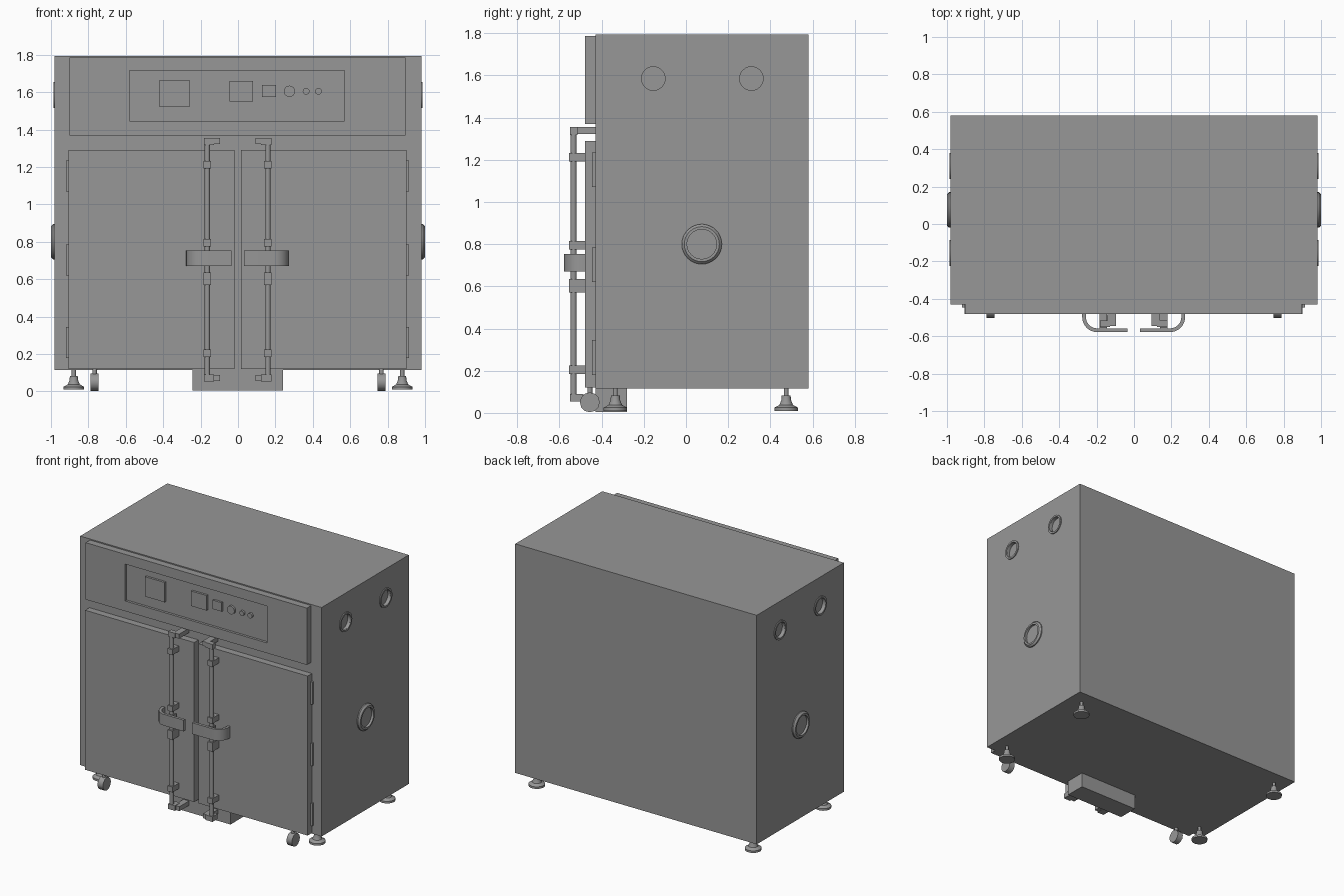
import bpy, bmesh, math
from mathutils import Matrix, Vector

old = bpy.data.objects.get("Cube")
if old:
    bpy.data.objects.remove(old, do_unlink=True)

# Single painted-metal grey
GREY = (0.31, 0.31, 0.31, 1)
mat = bpy.data.materials.new("grey metal")
mat.use_nodes = True
mat.diffuse_color = GREY
mat.node_tree.nodes["Principled BSDF"].inputs["Base Color"].default_value = GREY
MID = -0.002  # centre line between the doors


def finish(name, bm, smooth=False):
    bmesh.ops.recalc_face_normals(bm, faces=bm.faces)
    mesh = bpy.data.meshes.new(name)
    bm.to_mesh(mesh)
    bm.free()
    mesh.materials.append(mat)
    ob = bpy.data.objects.new(name, mesh)
    bpy.context.collection.objects.link(ob)
    if smooth:
        bpy.ops.object.select_all(action='DESELECT')
        ob.select_set(True)
        bpy.context.view_layer.objects.active = ob
        bpy.ops.object.shade_smooth_by_angle(angle=math.radians(35))
    return ob


def box(name, x0, x1, y0, y1, z0, z1):
    bm = bmesh.new()
    bmesh.ops.create_cube(bm, size=1)
    lo, hi = Vector((x0, y0, z0)), Vector((x1, y1, z1))
    for v in bm.verts:
        v.co = (lo + hi) / 2 + v.co * (hi - lo)
    return finish(name, bm)


def lathe(name, profile, origin, axis, sides=32):
    """Spin (radius, height) points about an axis through origin."""
    bm = bmesh.new()
    verts = [bm.verts.new((r, 0, h)) for r, h in profile]
    edges = [bm.edges.new(p) for p in zip(verts, verts[1:])]
    bmesh.ops.spin(bm, geom=verts + edges, axis=(0, 0, 1), cent=(0, 0, 0),
                   angle=2 * math.pi, steps=sides, use_duplicate=False)
    bmesh.ops.remove_doubles(bm, verts=bm.verts, dist=1e-5)
    turn = Vector((0, 0, 1)).rotation_difference(Vector(axis)).to_matrix().to_4x4()
    bm.transform(Matrix.Translation(origin) @ turn)
    return finish(name, bm, True)


def rod(name, r, length, origin, axis, sides=24):
    return lathe(name, [(0, 0), (r, 0), (r, length), (0, length)], origin, axis, sides)


def cut(target, cutter):
    cutter.hide_render = True
    mod = target.modifiers.new("cut", 'BOOLEAN')
    mod.operation, mod.solver, mod.object = 'DIFFERENCE', 'EXACT', cutter
    bpy.ops.object.select_all(action='DESELECT')
    target.select_set(True)
    bpy.context.view_layer.objects.active = target
    bpy.ops.object.modifier_apply(modifier=mod.name)
    bpy.data.objects.remove(cutter, do_unlink=True)


# Cabinet with shallow round vent recesses on both sides
body = box("cabinet_body", -0.98, 0.98, -0.43, 0.58, 0.115, 1.795)
for s, side in ((-1, "right"), (1, "left")):
    for y in (-0.155, 0.31):
        cut(body, rod("vent_cutter", 0.056, 0.05, (s * 0.96, y, 1.585), (s, 0, 0)))
        lathe(side + "_vent_ring",
              [(0.056, 0), (0.07, 0), (0.07, 0.007), (0.056, 0.007), (0.056, 0)],
              (s * 0.98, y, 1.585), (s, 0, 0))
    lathe(side + "_port_flange",
          [(0.095, 0), (0.095, 0.008), (0.083, 0.02), (0.07, 0.02), (0.07, 0.003), (0, 0.003)],
          (s * 0.98, 0.075, 0.8), (s, 0, 0))

# Control panel with recessed instrument field
panel = box("control_panel", -0.9, 0.895, -0.48, -0.43, 1.37, 1.787)
cut(panel, box("field_cutter", -0.58, 0.57, -0.5, -0.462, 1.445, 1.715))
box("large_display", -0.42, -0.26, -0.478, -0.46, 1.52, 1.665)
box("small_display", -0.045, 0.08, -0.478, -0.46, 1.55, 1.66)
box("rocker_switch", 0.128, 0.202, -0.478, -0.46, 1.575, 1.64)
for name, x, r in (("dial", 0.275, 0.03), ("lamp", 0.364, 0.018), ("lamp", 0.43, 0.018)):
    rod(name, r, 0.018, (x, -0.46, 1.605), (0, -1, 0))

# Doors, hinges and latches, one set per side
for s, side in ((-1, "right"), (1, "left")):
    def sbox(name, a, b, *rest):
        x0, x1 = sorted((MID + s * a, MID + s * b))
        return box(side + "_" + name, x0, x1, *rest)

    sbox("door", 0.018, 0.903, -0.48, -0.43, 0.12, 1.29)
    for z in (0.18, 0.62, 1.07):
        sbox("hinge", 0.9, 0.917, -0.446, -0.43, z, z + 0.165)

    # Latch rod with guide brackets and hooked ends
    rx = 0.162
    rod(side + "_latch_rod", 0.014, 1.28, (MID + s * rx, -0.533, 0.065), (0, 0, 1))
    for z0, z1 in ((0.185, 0.225), (0.57, 0.635), (0.775, 0.815), (1.192, 1.232)):
        sbox("rod_guide", rx - 0.02, rx + 0.02, -0.555, -0.48, z0, z1)
    for z, back in ((0.053, -0.49), (1.318, -0.515)):
        sbox("latch_cam", 0.125, rx + 0.018, -0.55, back, z, z + 0.037)
    sbox("upper_keeper", 0.095, 0.14, -0.545, -0.43, 1.322, 1.355)
    sbox("lower_keeper", 0.095, 0.14, -0.54, -0.43, 0.055, 0.088)

    # Curved pull handle: flat strip bent round a quarter circle
    outer, inner = [(0.275, -0.48)], [(0.255, -0.48)]
    for i in range(9):
        a = math.pi / 2 * i / 8
        for path, r in ((outer, 0.08), (inner, 0.06)):
            path.append((0.195 + r * math.cos(a), -0.498 - r * math.sin(a)))
    outer.append((0.034, -0.578))
    inner.append((0.034, -0.558))
    bm = bmesh.new()
    face = bm.faces.new([bm.verts.new((MID + s * x, y, 0.67)) for x, y in outer + inner[::-1]])
    ext = bmesh.ops.extrude_face_region(bm, geom=[face])
    bmesh.ops.translate(bm, vec=(0, 0, 0.083),
                        verts=[v for v in ext["geom"] if isinstance(v, bmesh.types.BMVert)])
    finish(side + "_pull_handle", bm, True)
    sbox("handle_hub", rx - 0.02, rx + 0.02, -0.56, -0.51, 0.675, 0.748)

    # Levelling feet
    for y in (-0.335, 0.475):
        lathe(side + "_levelling_foot",
              [(0, 0.01), (0.055, 0.01), (0.055, 0.025), (0.032, 0.038), (0.023, 0.06),
               (0.021, 0.082), (0.011, 0.082), (0.011, 0.118), (0, 0.118)],
              (s * 0.878, y, 0), (0, 0, 1))

    # Front caster
    cx = s * 0.767
    rod(side + "_caster_wheel", 0.047, 0.044, (cx - 0.022, -0.456, 0.05), (1, 0, 0), 12)
    rod(side + "_caster_stem", 0.012, 0.04, (cx, -0.456, 0.08), (0, 0, 1))

# Plinth box under the doors
box("base_box", -0.243, 0.24, -0.43, -0.28, 0.005, 0.118)
